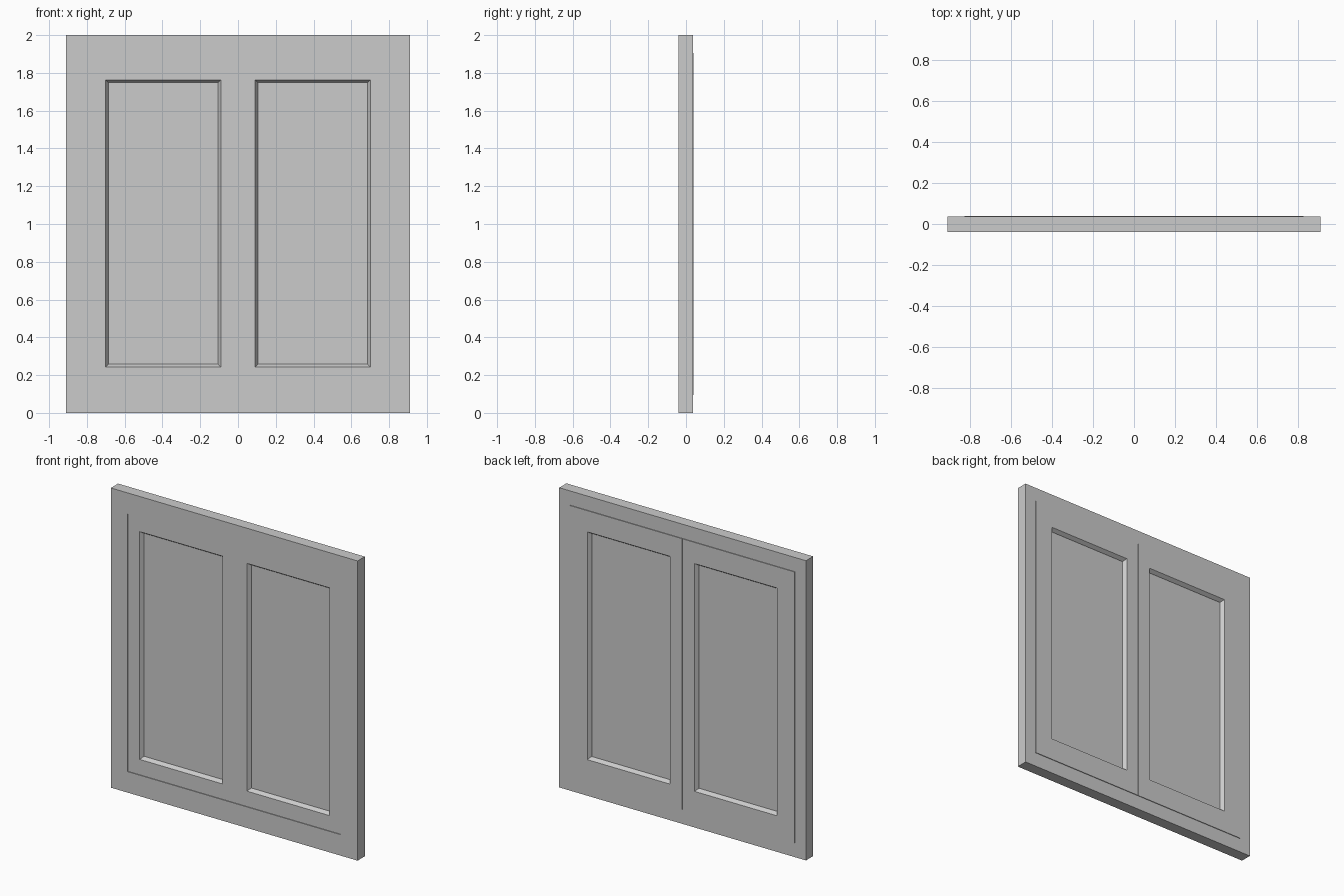
import bpy
import bmesh

if "Cube" in bpy.data.objects:
    bpy.data.objects.remove(bpy.data.objects["Cube"])


def ring_object(name, rings, closed=True):
    """Skin a series of rectangles (x0, x1, z0, z1, y) into a mitred frame."""
    bm = bmesh.new()
    loops = []
    for x0, x1, z0, z1, y in rings:
        loops.append([bm.verts.new((x, y, z))
                      for x, z in ((x0, z0), (x1, z0), (x1, z1), (x0, z1))])
    n = len(loops)
    for i in range(n if closed else n - 1):
        a, b = loops[i], loops[(i + 1) % n]
        for k in range(4):
            m = (k + 1) % 4
            bm.faces.new((a[k], a[m], b[m], b[k]))
    if not closed:
        bm.faces.new(loops[0])
        bm.faces.new(loops[-1])
    bmesh.ops.recalc_face_normals(bm, faces=bm.faces)
    mesh = bpy.data.meshes.new(name)
    bm.to_mesh(mesh)
    bm.free()
    obj = bpy.data.objects.new(name, mesh)
    bpy.context.collection.objects.link(obj)
    return obj


# Outer frame with a rebate that receives the sashes
outer = (-0.911, 0.911, 0.0, 2.0)
front = (-0.786, 0.786, 0.14, 1.86)
rebate = (-0.83, 0.83, 0.095, 1.905)
ring_object("outer_frame", [
    outer + (-0.04,), outer + (0.036,), rebate + (0.036,),
    rebate + (0.0,), front + (0.0,), front + (-0.04,)])


def sided(rect, s):
    """Mirror a rectangle to the left (-1) or keep it on the right (1)."""
    x0, x1, z0, z1 = rect
    return (x0, x1, z0, z1) if s > 0 else (-x1, -x0, z0, z1)


for s, side in ((-1, "left"), (1, "right")):
    # Sash: stepped outer edge, chamfered glazing edge on both faces
    lip = sided((0.001, 0.7855, 0.1405, 1.8595), s)
    flange = sided((0.001, 0.8295, 0.0955, 1.9045), s)
    sight = sided((0.091, 0.701, 0.243, 1.763), s)
    inner = sided((0.106, 0.686, 0.258, 1.748), s)
    ring_object(side + "_sash", [
        lip + (-0.036,), lip + (0.0005,), flange + (0.0005,), flange + (0.04,),
        sight + (0.04,), inner + (0.017,), inner + (-0.013,), sight + (-0.036,)])

    # Glass pane
    pane = sided((0.101, 0.691, 0.253, 1.753), s)
    ring_object(side + "_pane", [pane + (-0.01,), pane + (0.014,)], closed=False)
